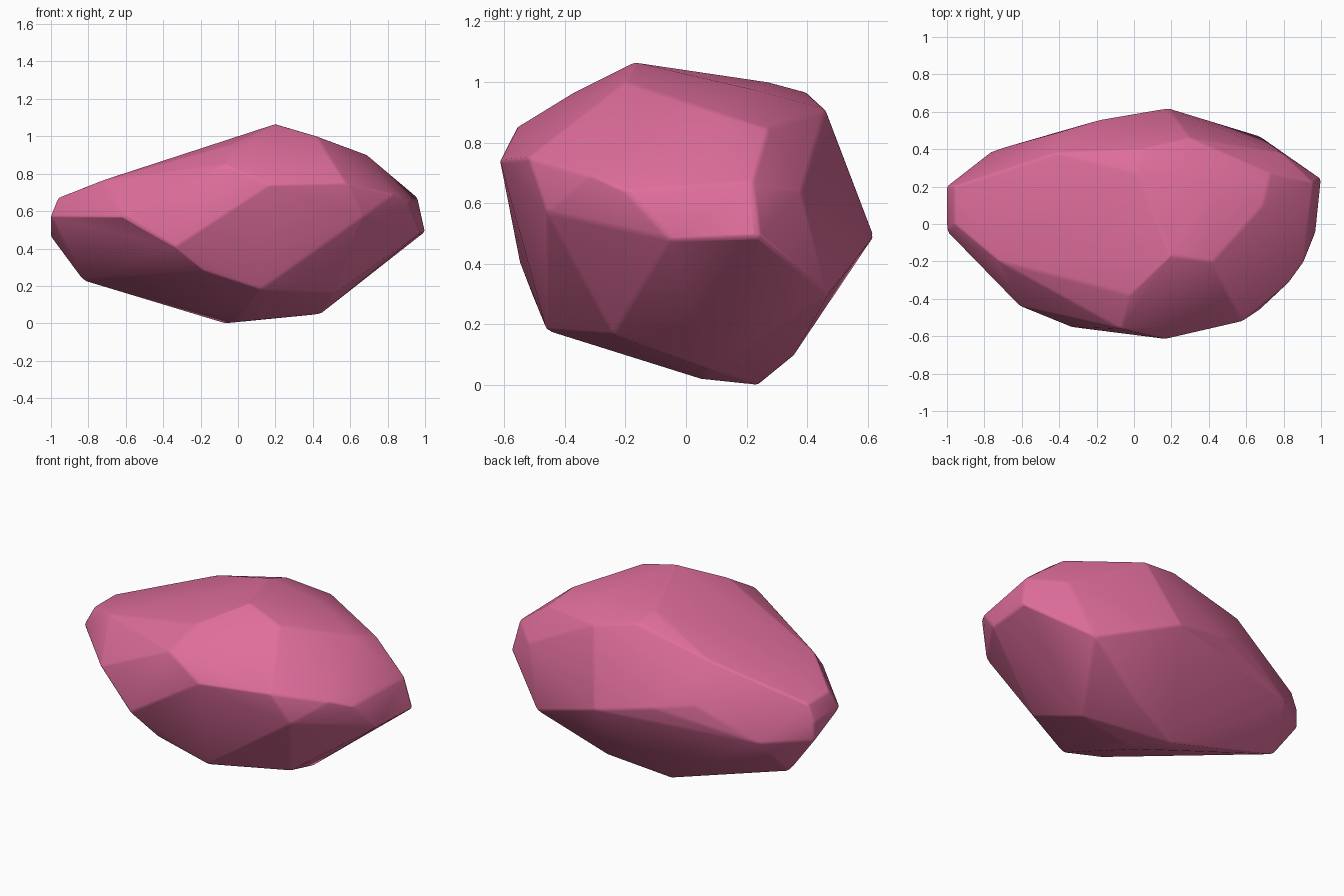
import bpy, bmesh, math

cube = bpy.data.objects.get("Cube")
if cube:
    bpy.data.objects.remove(cube, do_unlink=True)

pink = bpy.data.materials.new("rose_pink")
pink.use_nodes = True
colour = (0.74, 0.155, 0.33, 1)
pink.diffuse_color = colour
pink.node_tree.nodes["Principled BSDF"].inputs["Base Color"].default_value = colour

# Corner points of the stone, grouped by region
crown = [(.2, -.17, 1.065), (.42, -.2, 1), (-.02, -.38, .96), (-.07, -.56, .85),
         (.02, .27, 1), (.05, .4, .965), (.3, .46, .91), (.69, .1, .9),
         (.4, .22, .975), (.73, .27, .845), (-.42, .38, .86), (-.72, -.2, .765)]
front = [(.17, -.615, .74), (.58, -.52, .75), (.67, -.46, .57),
         (-.61, -.44, .57), (-.34, -.55, .41), (-.18, -.5, .28)]
right_tip = [(.83, -.31, .69), (.91, -.2, .64), (.97, -.05, .48),
             (1, .24, .49), (.96, .22, .67), (.79, .38, .64)]
left_tip = [(-1, -.04, .57), (-1, .2, .46), (-1, .2, .57), (-.96, 0, .67), (-.96, .2, .67)]
back = [(.18, .62, .49), (-.17, .56, .57), (-.4, .49, .62), (-.76, .39, .45),
        (.67, .47, .3)]
base = [(-.83, .2, .23), (0, .05, .02), (.12, .05, .02), (.44, .08, .05),
        (.12, -.46, .18), (.52, -.24, .165), (.28, .35, .09), (-.07, .24, 0)]

# Stone body: wrap the corners in a faceted hull
bm = bmesh.new()
for point in crown + front + right_tip + left_tip + back + base:
    bm.verts.new(point)
hull = bmesh.ops.convex_hull(bm, input=bm.verts)
loose = {g for g in hull["geom_interior"] + hull["geom_unused"]
         if isinstance(g, bmesh.types.BMVert)}
bmesh.ops.delete(bm, geom=list(loose), context="VERTS")
bmesh.ops.dissolve_limit(bm, angle_limit=math.radians(2), verts=bm.verts, edges=bm.edges)
bmesh.ops.recalc_face_normals(bm, faces=bm.faces)
mesh = bpy.data.meshes.new("stone")
bm.to_mesh(mesh)
bm.free()
stone = bpy.data.objects.new("stone", mesh)
bpy.context.collection.objects.link(stone)
mesh.materials.append(pink)

# Slightly worn edges and soft shading
bevel = stone.modifiers.new("worn_edges", "BEVEL")
bevel.width = .012
bevel.segments = 2
bevel.limit_method = "ANGLE"
bevel.angle_limit = math.radians(15)
bpy.context.view_layer.objects.active = stone
stone.select_set(True)
bpy.ops.object.shade_smooth_by_angle(angle=math.radians(50))
